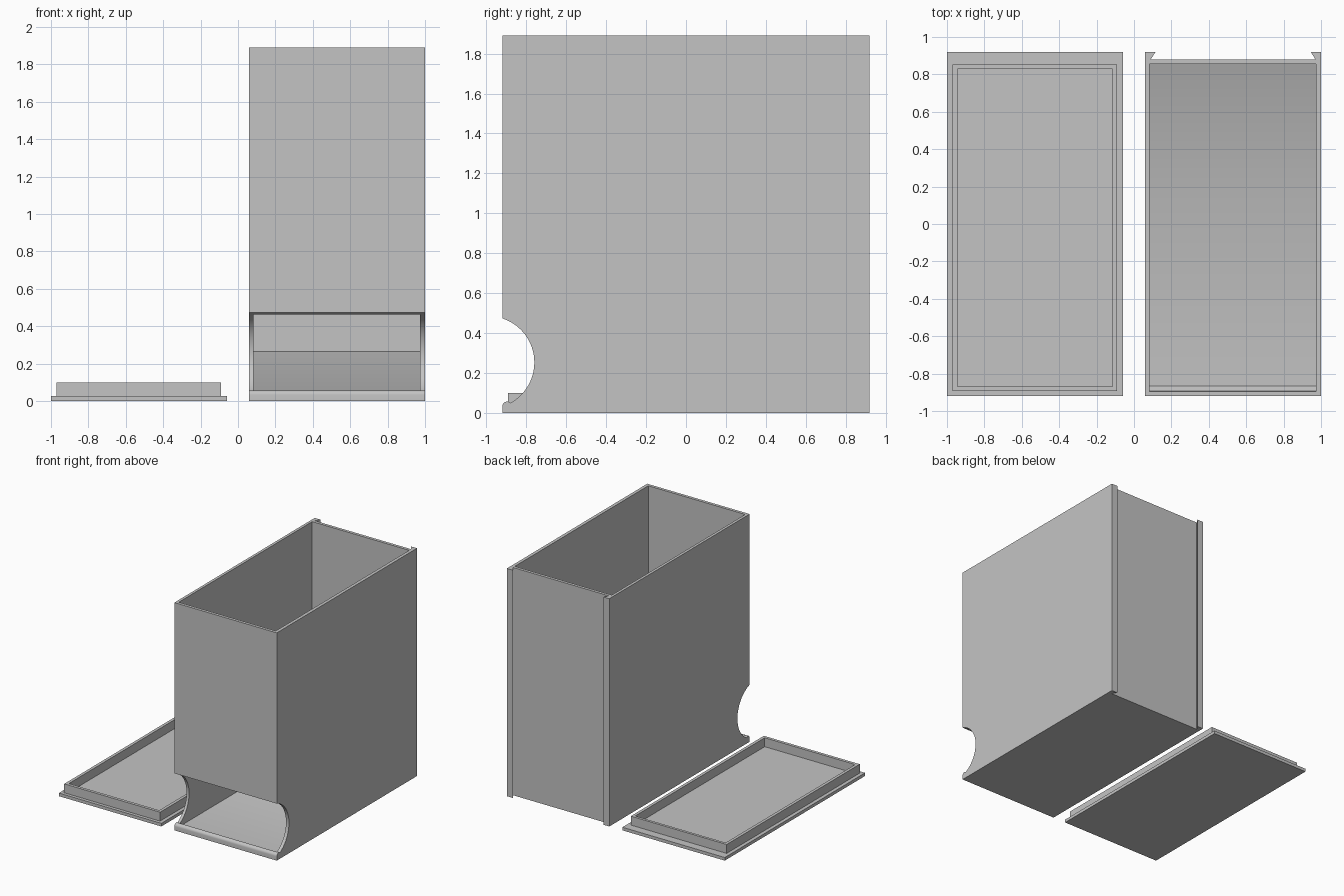
import bpy
import bmesh
from math import sin, cos, asin, radians
from mathutils import Vector

cube = bpy.data.objects.get("Cube")
if cube:
    bpy.data.objects.remove(cube, do_unlink=True)

grey = bpy.data.materials.new("plain_grey")
grey.use_nodes = True
colour = (0.55, 0.55, 0.55, 1)
grey.diffuse_color = colour
grey.node_tree.nodes["Principled BSDF"].inputs["Base Color"].default_value = colour


def prism(name, points, direction):
    """Extrude a closed planar outline along a direction."""
    bm = bmesh.new()
    face = bm.faces.new([bm.verts.new(p) for p in points])
    moved = bmesh.ops.extrude_face_region(bm, geom=[face])["geom"]
    bmesh.ops.translate(bm, vec=Vector(direction),
                        verts=[v for v in moved if isinstance(v, bmesh.types.BMVert)])
    bmesh.ops.recalc_face_normals(bm, faces=bm.faces)
    mesh = bpy.data.meshes.new(name)
    bm.to_mesh(mesh)
    bm.free()
    mesh.materials.append(grey)
    obj = bpy.data.objects.new(name, mesh)
    bpy.context.collection.objects.link(obj)
    return obj


def side_prism(name, profile, x0, x1):
    return prism(name, [(x0, y, z) for y, z in profile], (x1 - x0, 0, 0))


def block(name, x0, x1, y0, y1, z0, z1):
    outline = [(x0, y0, z0), (x1, y0, z0), (x1, y1, z0), (x0, y1, z0)]
    return prism(name, outline, (0, 0, z1 - z0))


def cut(target, cutter):
    """Subtract the cutter, then discard it."""
    cutter.hide_render = True
    mod = target.modifiers.new("cut", "BOOLEAN")
    mod.object = cutter
    mod.operation = "DIFFERENCE"
    mod.solver = "EXACT"
    bpy.context.view_layer.objects.active = target
    bpy.ops.object.modifier_apply(modifier=mod.name)
    bpy.data.objects.remove(cutter, do_unlink=True)


# Dispenser body: plan outline with a dovetail slot across the back
mid = 0.53
half_plan = [(0.47, -0.92), (0.47, 0.92), (0.415, 0.92), (0.44, 0.88)]
plan = [(mid + x, y, 0) for x, y in half_plan]
plan += [(mid - x, y, 0) for x, y in reversed(half_plan)]
body = prism("dispenser_body", plan, (0, 0, 1.89))

# Hollow interior with a flat floor, a ramp at the back and a lip at the front
cavity = [(-0.895, 2), (-0.895, 0.06), (-0.865, 0.025),
          (0.16, 0.025), (0.855, 0.265), (0.855, 2)]
cut(body, side_prism("cavity_cutter", cavity, 0.083, 0.973))

# Round scoop opening, leaving a rounded bead along the front edge
cy, cz, r = -0.992, 0.253, 0.232
start, end, steps = radians(80), asin((0.05 - cz) / r), 32
scoop = []
for i in range(steps + 1):
    a = start + (end - start) * i / steps
    scoop.append((cy + r * cos(a), cz + r * sin(a)))
bead_r = 0.024
for i in range(7):
    a = radians(75 + 105 * i / 6)
    scoop.append((-0.896 + bead_r * cos(a), 0.033 + bead_r * sin(a)))
scoop.append((-1.1, 0.033))
scoop.append((-1.1, scoop[0][1]))
cut(body, side_prism("scoop_cutter", scoop, 0, 1.1))

# Lid lying beside the body: plate and raised rim
lid = block("lid_plate", -1, -0.06, -0.92, 0.92, 0, 0.026)
rim = block("lid_rim", -0.97, -0.09, -0.893, 0.852, 0.026, 0.1)
cut(rim, block("rim_cutter", -0.945, -0.115, -0.868, 0.83, 0, 0.2))

bpy.ops.object.select_all(action="DESELECT")
body.select_set(True)
bpy.context.view_layer.objects.active = body
bpy.ops.object.shade_smooth_by_angle(angle=radians(25))
